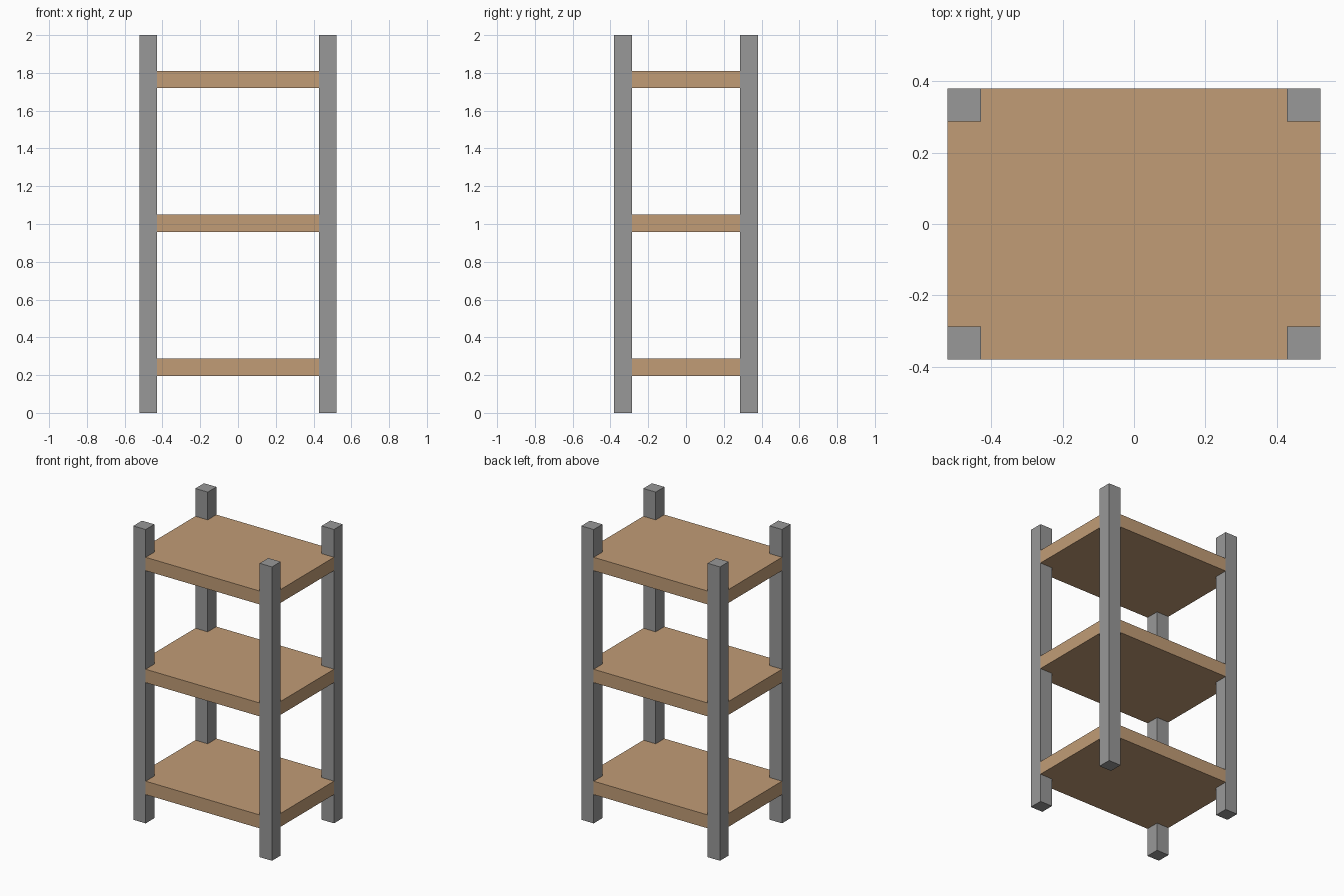
import bpy
import bmesh

cube = bpy.data.objects.get("Cube")
if cube:
    bpy.data.objects.remove(cube, do_unlink=True)

HX, HY = 0.522, 0.38      # half footprint
POST = 0.093              # post thickness
HEIGHT = 2.0
SHELF = 0.091             # shelf thickness


def make_material(name, color):
    mat = bpy.data.materials.new(name)
    mat.use_nodes = True
    mat.diffuse_color = color
    mat.node_tree.nodes["Principled BSDF"].inputs["Base Color"].default_value = color
    return mat


def prism(name, outline, z0, z1, mat):
    """Extrude a flat outline from z0 up to z1."""
    bm = bmesh.new()
    face = bm.faces.new([bm.verts.new((x, y, z0)) for x, y in outline])
    ext = bmesh.ops.extrude_face_region(bm, geom=[face])
    top = [v for v in ext["geom"] if isinstance(v, bmesh.types.BMVert)]
    bmesh.ops.translate(bm, vec=(0, 0, z1 - z0), verts=top)
    bmesh.ops.recalc_face_normals(bm, faces=bm.faces)
    mesh = bpy.data.meshes.new(name)
    bm.to_mesh(mesh)
    bm.free()
    mesh.materials.append(mat)
    obj = bpy.data.objects.new(name, mesh)
    bpy.context.collection.objects.link(obj)
    return obj


metal = make_material("grey metal", (0.314, 0.314, 0.314, 1))
wood = make_material("light wood", (0.533, 0.332, 0.181, 1))

ix, iy = HX - POST, HY - POST   # inner corners of the posts

# Four square corner posts
for sx, side in ((-1, "right"), (1, "left")):
    for sy, end in ((-1, "front"), (1, "back")):
        corner = [(sx * ix, sy * iy), (sx * HX, sy * iy),
                  (sx * HX, sy * HY), (sx * ix, sy * HY)]
        prism(f"{end}_{side}_post", corner, 0, HEIGHT, metal)

# Three shelves, notched around the posts and flush with their outer faces
board = [(-ix, -HY), (ix, -HY), (ix, -iy), (HX, -iy), (HX, iy), (ix, iy),
         (ix, HY), (-ix, HY), (-ix, iy), (-HX, iy), (-HX, -iy), (-ix, -iy)]
for name, z in (("lower_shelf", 0.196), ("middle_shelf", 0.958), ("upper_shelf", 1.72)):
    prism(name, board, z, z + SHELF, wood)
